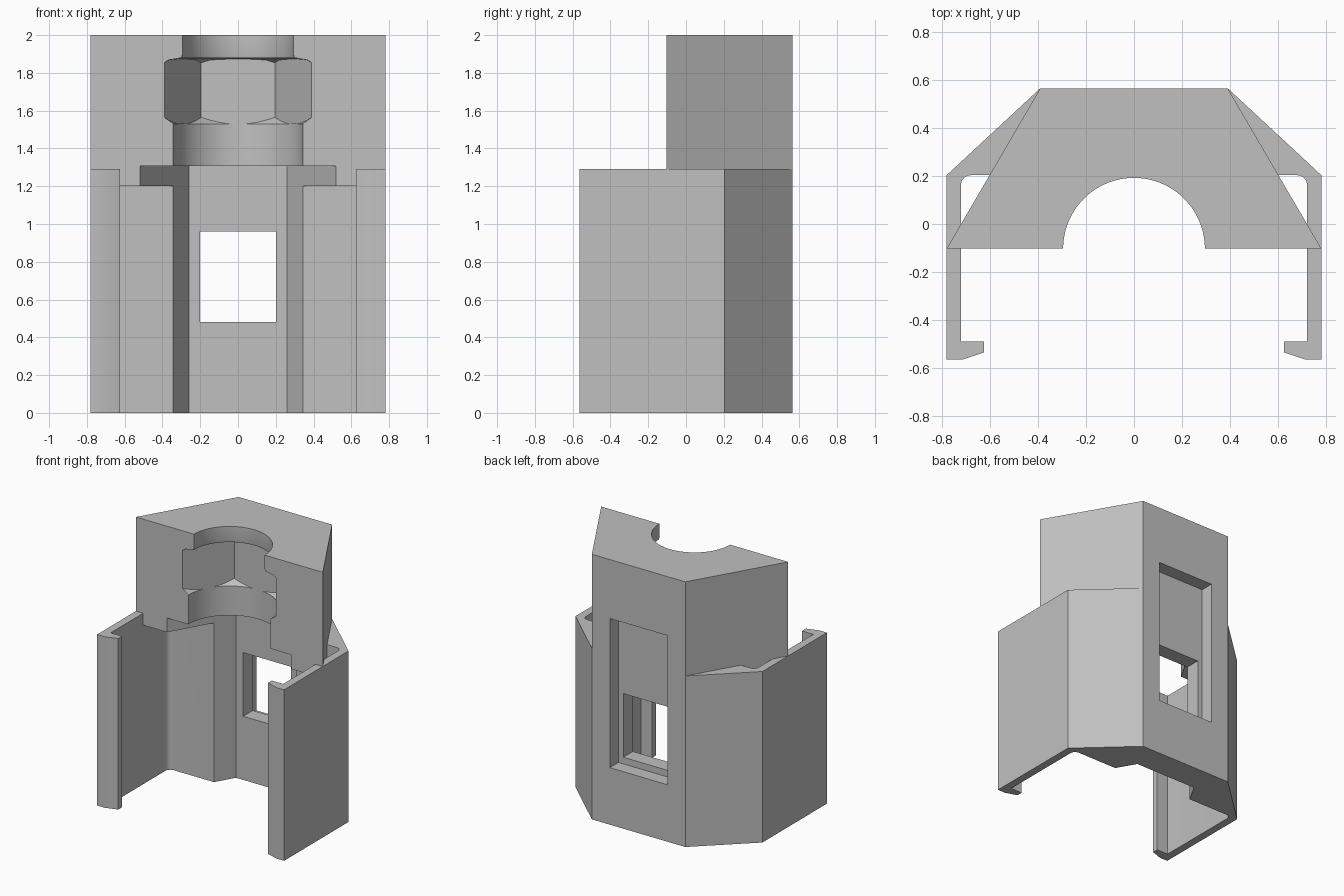
import bpy, bmesh, math

if "Cube" in bpy.data.objects:
    bpy.data.objects.remove(bpy.data.objects["Cube"])

grey = bpy.data.materials.new("plain grey")
grey.diffuse_color = (0.53, 0.53, 0.53, 1)
grey.use_nodes = True
grey.node_tree.nodes["Principled BSDF"].inputs["Base Color"].default_value = grey.diffuse_color
CY = -0.103  # y of the vertical cavity axis


def loft(name, rings):
    """Closed solid through stacked rings with equal point counts."""
    bm = bmesh.new()
    loops = [[bm.verts.new(p) for p in ring] for ring in rings]
    n = len(loops[0])
    for a, b in zip(loops, loops[1:]):
        for i in range(n):
            j = (i + 1) % n
            bm.faces.new((a[i], a[j], b[j], b[i]))
    bm.faces.new(loops[0][::-1])
    bm.faces.new(loops[-1])
    bmesh.ops.recalc_face_normals(bm, faces=bm.faces)
    mesh = bpy.data.meshes.new(name)
    bm.to_mesh(mesh)
    bm.free()
    mesh.materials.append(grey)
    ob = bpy.data.objects.new(name, mesh)
    bpy.context.collection.objects.link(ob)
    return ob


def prism(name, outline, z0, z1):
    return loft(name, [[(x, y, z) for x, y in outline] for z in (z0, z1)])


def turned(name, profile, n=96):
    """Solid of (radius, z) rings about the cavity axis."""
    return loft(name, [[(r * math.cos(math.tau * i / n), CY + r * math.sin(math.tau * i / n), z)
                        for i in range(n)] for r, z in profile])


def hexagon(r):
    return [(r * math.cos(math.pi * i / 3), CY + r * math.sin(math.pi * i / 3)) for i in range(6)]


def box(name, x, y0, y1, z0, z1):
    return prism(name, [(-x, y0), (x, y0), (x, y1), (-x, y1)], z0, z1)


def combine(target, tool, operation):
    mod = target.modifiers.new(operation, 'BOOLEAN')
    mod.operation, mod.solver, mod.object = operation, 'EXACT', tool
    bpy.ops.object.select_all(action='DESELECT')
    bpy.context.view_layer.objects.active = target
    target.select_set(True)
    bpy.ops.object.modifier_apply(modifier=mod.name)
    bpy.data.objects.remove(tool, do_unlink=True)


# Lower clip: back wall, side arms and hooked ends, mirrored across x
R = 0.04
fillet = [(0.72 - R + R * math.cos(a), 0.203 - R + R * math.sin(a))
          for a in [math.pi / 2 * i / 8 for i in range(9)]]
half = [(0.39, 0.565), (0.78, 0.203), (0.78, -0.565), (0.715, -0.565),
        (0.625, -0.535), (0.625, -0.49), (0.72, -0.49)] + fillet
body = prism("clip_housing", half + [(-x, y) for x, y in reversed(half)], 0, 1.29)

# Upper block
block = prism("upper_block", [(-0.78, CY), (0.78, CY), (0.39, 0.565), (-0.39, 0.565)], 1.2, 2)
combine(body, block, 'UNION')

# Hexagonal channel below the block, then the round collar recess
combine(body, prism("channel_cutter", hexagon(0.52), -0.1, 1.307), 'DIFFERENCE')
combine(body, turned("collar_cutter", [(0.343, 1.25), (0.343, 1.53)]), 'DIFFERENCE')

# Hexagonal nut recess with chamfered corners
nut = prism("nut_cutter", hexagon(0.39), 1.4, 1.95)
combine(nut, turned("nut_chamfer", [(0.335, 1.52), (0.34, 1.53), (0.395, 1.568), (0.395, 1.85),
                                    (0.368, 1.868), (0.30, 1.88)]), 'INTERSECT')
combine(body, nut, 'DIFFERENCE')

# Neck opening through the top
combine(body, turned("neck_cutter", [(0.30, 1.875), (0.295, 1.895), (0.295, 2.1)]), 'DIFFERENCE')

# Rear label pocket and the window through it
combine(body, box("pocket_cutter", 0.24, 0.462, 0.7, 0.43, 1.555), 'DIFFERENCE')
combine(body, box("window_cutter", 0.2, 0.25, 0.6, 0.48, 0.96), 'DIFFERENCE')

bpy.ops.object.select_all(action='DESELECT')
bpy.context.view_layer.objects.active = body
body.select_set(True)
bpy.ops.object.shade_smooth_by_angle(angle=math.radians(20))
